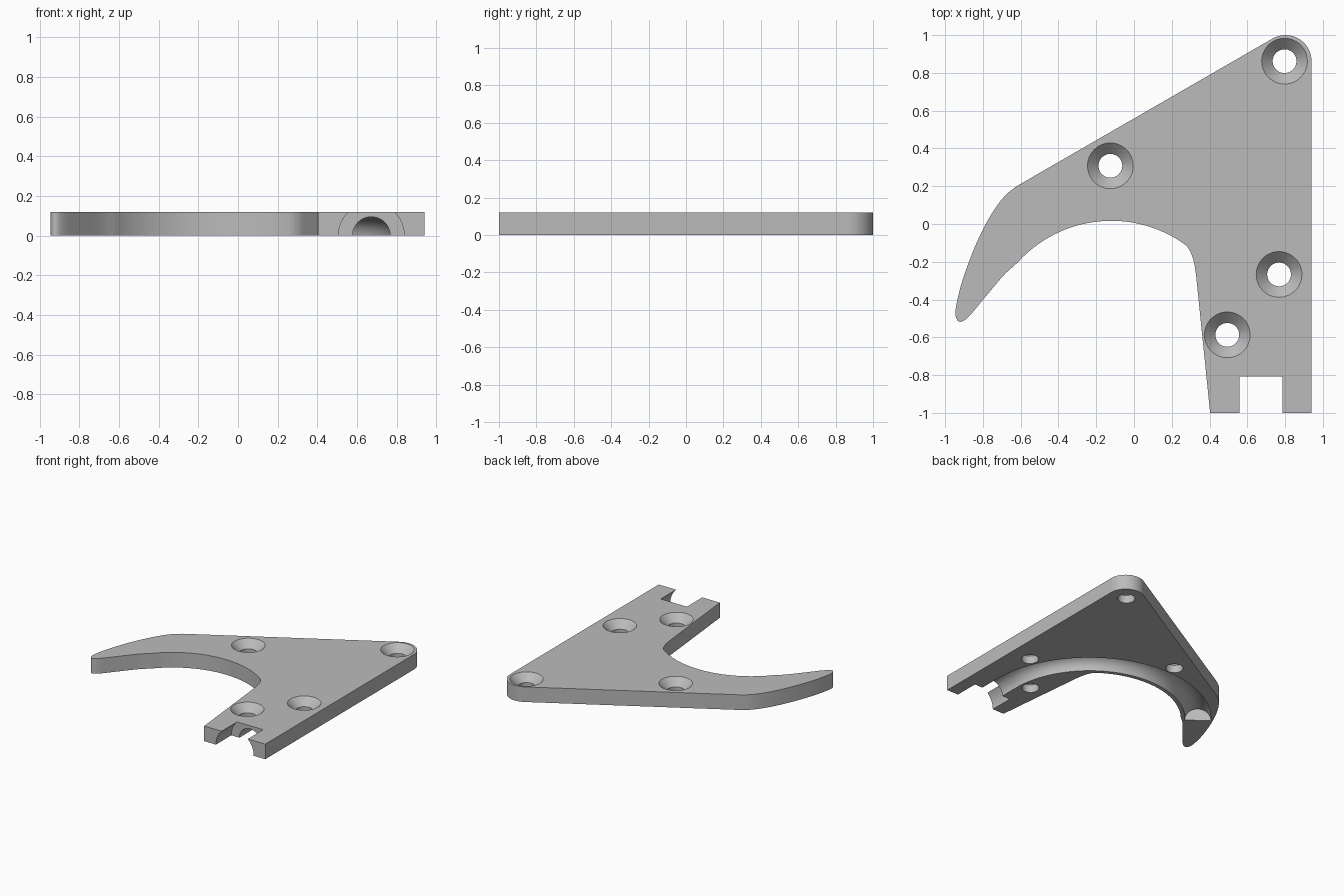
import bpy, bmesh, math
from mathutils import Vector

if "Cube" in bpy.data.objects:
    bpy.data.objects.remove(bpy.data.objects["Cube"])

T = 0.12                       # plate thickness
CX, CY = -0.12, -0.65          # centre of the concave mouth and of the groove bend
GROOVE_X = 0.672               # centre line of the straight groove and notch


def arc(cx, cy, r, a0, a1, n):
    angles = [math.radians(a0 + (a1 - a0) * i / n) for i in range(n + 1)]
    return [(cx + r * math.cos(a), cy + r * math.sin(a)) for a in angles]


def spline(points, n=6):
    """Smooth curve through the points."""
    p = [Vector(q) for q in points]
    p = [2 * p[0] - p[1]] + p + [2 * p[-1] - p[-2]]
    out = []
    for a, b, c, d in zip(p, p[1:], p[2:], p[3:]):
        for i in range(n):
            t = i / n
            out.append(tuple(0.5 * (2 * b + (c - a) * t + (2 * a - 5 * b + 4 * c - d) * t * t
                                    + (3 * b - a - 3 * c + d) * t ** 3)))
    return out + [tuple(points[-1])]


def finish(name, bm):
    bmesh.ops.recalc_face_normals(bm, faces=bm.faces)
    mesh = bpy.data.meshes.new(name)
    bm.to_mesh(mesh)
    bm.free()
    obj = bpy.data.objects.new(name, mesh)
    bpy.context.collection.objects.link(obj)
    return obj


def loft(name, rings):
    """Closed solid through equal rings of points."""
    bm = bmesh.new()
    rows = [[bm.verts.new(p) for p in ring] for ring in rings]
    n = len(rows[0])
    for a, b in zip(rows, rows[1:]):
        for i in range(n):
            j = (i + 1) % n
            bm.faces.new((a[i], a[j], b[j], b[i]))
    bm.faces.new(rows[0])
    bm.faces.new(rows[-1])
    return finish(name, bm)


def tube(name, path, r, n=48):
    """Round tube along (x, y, heading) stations, centred on z = 0."""
    rings = []
    for x, y, h in path:
        sx, sy = math.sin(h), -math.cos(h)     # sideways direction
        ring = []
        for i in range(n):
            a = 2 * math.pi * i / n
            s = r * math.cos(a)
            ring.append((x + sx * s, y + sy * s, r * math.sin(a)))
        rings.append(ring)
    return loft(name, rings)


# Plate outline: square foot, rounded corner, curved horn, concave mouth, neck
outline = [(0.403, -1.0), (0.94, -1.0)]
outline += arc(0.802, 0.862, 0.138, 0, 120, 20)
horn = [(-0.625, 0.198), (-0.69, 0.142), (-0.765, 0.035), (-0.842, -0.12), (-0.91, -0.305),
        (-0.944, -0.45), (-0.938, -0.505), (-0.913, -0.517), (-0.87, -0.485),
        (-0.79, -0.39), (-0.69, -0.272), (-0.616, -0.204)]
outline += spline(horn)[:-1]
outline += arc(CX, CY, 0.667, 138, 53, 40)[:-1]
outline += spline([(0.281, -0.117), (0.302, -0.155), (0.318, -0.205), (0.328, -0.265)])

plate = loft("bracket_plate", [[(x, y, z) for x, y in outline] for z in (0, T)])

# Underside groove: straight run, then a bend that stops inside the horn
up = math.pi / 2
groove = [(GROOVE_X, -0.9, up)]
R = GROOVE_X - CX
for i in range(61):
    a = math.radians(142 * i / 60)
    groove.append((CX + R * math.cos(a), CY + R * math.sin(a), a + up))
cutters = [tube("groove_cutter", groove, 0.095)]

# Wider round notch in the foot
cutters.append(tube("notch_cutter", [(GROOVE_X, -1.1, up), (GROOVE_X, -0.807, up)], 0.166, 64))

# Countersunk screw holes
for x, y in [(0.797, 0.862), (-0.125, 0.308), (0.768, -0.267), (0.494, -0.587)]:
    profile = [(0.063, -0.05), (0.063, 0.062), (0.121, T), (0.141, T + 0.02)]
    rings = [[(px, py, z) for px, py in arc(x, y, r, 0, 360, 48)[:-1]] for r, z in profile]
    cutters.append(loft("screw_hole_cutter", rings))

bpy.context.view_layer.objects.active = plate
plate.select_set(True)
for cutter in cutters:
    cutter.hide_render = True
    mod = plate.modifiers.new("cut", 'BOOLEAN')
    mod.operation = 'DIFFERENCE'
    mod.solver = 'EXACT'
    mod.object = cutter
    bpy.ops.object.modifier_apply(modifier=mod.name)
    bpy.data.objects.remove(cutter)

# Single grey finish
grey = bpy.data.materials.new("plain grey")
grey.diffuse_color = (0.5, 0.5, 0.5, 1)
grey.use_nodes = True
grey.node_tree.nodes["Principled BSDF"].inputs["Base Color"].default_value = grey.diffuse_color
plate.data.materials.clear()
plate.data.materials.append(grey)
bpy.ops.object.shade_smooth_by_angle(angle=math.radians(25))
